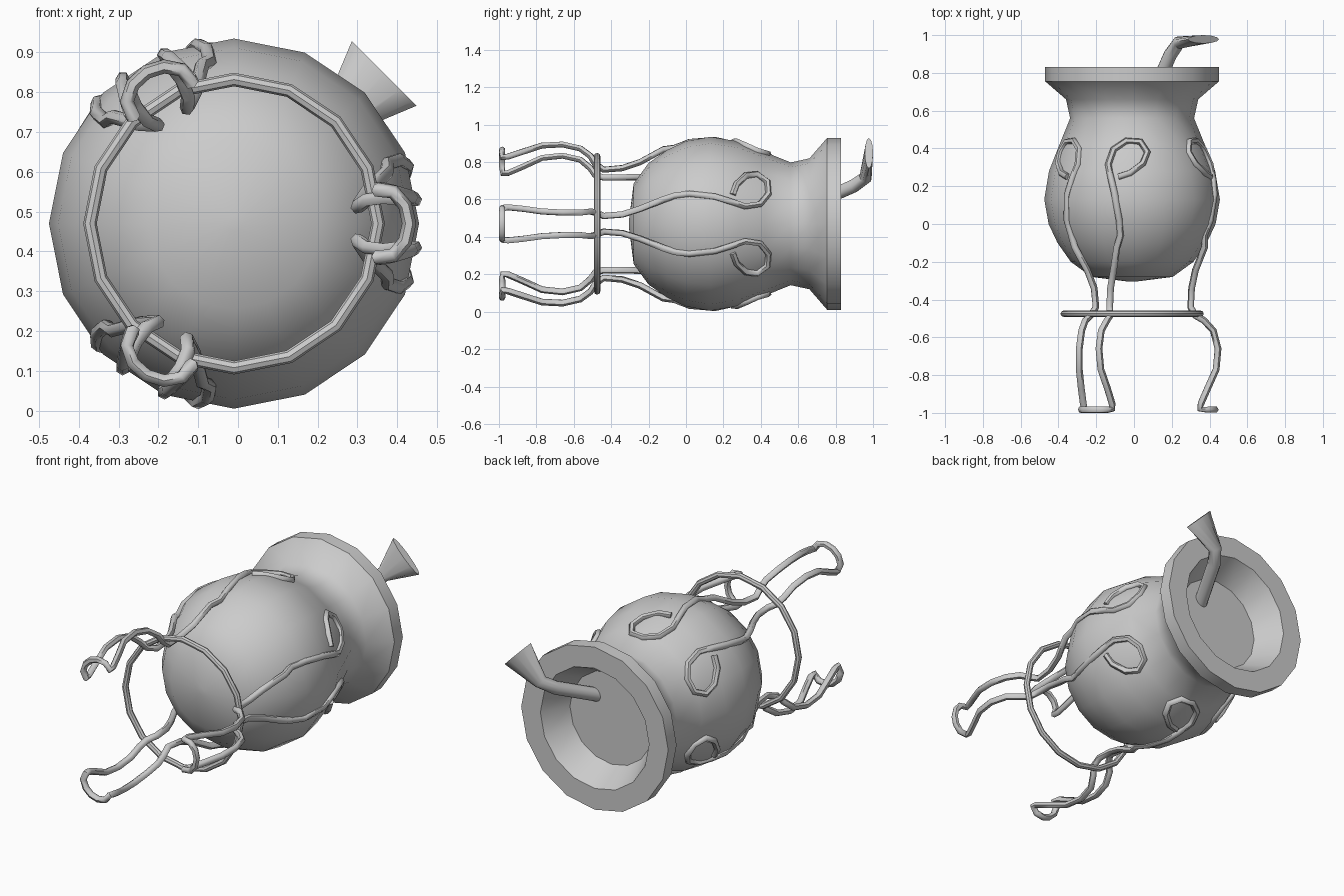
import bpy, bmesh, math
from mathutils import Vector

if "Cube" in bpy.data.objects:
    bpy.data.objects.remove(bpy.data.objects["Cube"])

CX, CZ = -0.01, 0.47          # the vessel's axis runs along y through this point


def around(radial, tangential, y, angle):
    """Point beside the y axis, given in a frame turned by angle."""
    c, s = math.cos(angle), math.sin(angle)
    return Vector((CX + radial * c - tangential * s, y, CZ + radial * s + tangential * c))


def loft(name, rings, smooth=40):
    """Skin a list of equal-sized point rings and cap both ends."""
    bm = bmesh.new()
    loops = [[bm.verts.new(p) for p in ring] for ring in rings]
    n = len(loops[0])
    for a, b in zip(loops, loops[1:]):
        for i in range(n):
            j = (i + 1) % n
            bm.faces.new((a[i], a[j], b[j], b[i]))
    bm.faces.new(loops[0])
    bm.faces.new(loops[-1])
    bmesh.ops.recalc_face_normals(bm, faces=bm.faces)
    me = bpy.data.meshes.new(name)
    bm.to_mesh(me)
    bm.free()
    ob = bpy.data.objects.new(name, me)
    bpy.context.collection.objects.link(ob)
    finish(ob, smooth)
    return ob


def finish(ob, smooth=40):
    bpy.ops.object.select_all(action='DESELECT')
    ob.select_set(True)
    bpy.context.view_layer.objects.active = ob
    bpy.ops.object.shade_smooth_by_angle(angle=math.radians(smooth))


# Gourd cup: outer profile (y, radius), then the rim and the filled inside
outer = [(-0.305, 0.02), (-0.28, 0.215), (-0.20, 0.325), (-0.10, 0.395), (0.0, 0.442),
         (0.13, 0.465), (0.28, 0.44), (0.42, 0.385), (0.56, 0.328), (0.66, 0.35),
         (0.755, 0.46)]
inner = [(0.83, 0.46), (0.83, 0.34), (0.68, 0.26)]
loft("gourd_cup", [[around(r, 0, y, math.tau * i / 16) for i in range(16)]
                   for y, r in outer + inner])


def body_radius(y):
    for (y0, r0), (y1, r1) in zip(outer, outer[1:]):
        if y0 <= y <= y1:
            return r0 + (r1 - r0) * (y - y0) / (y1 - y0)


# Support ring
bpy.ops.mesh.primitive_torus_add(major_segments=16, minor_segments=8, major_radius=0.362,
                                 minor_radius=0.017, location=(CX, -0.475, CZ),
                                 rotation=(math.pi / 2, 0, 0))
ring = bpy.context.object
ring.name = "support_ring"
finish(ring)

# Wire legs: scroll lying on the cup (y, sideways), then free wire (y, sideways, radial)
scroll = [(0.25, 0.155), (0.27, 0.21), (0.32, 0.258), (0.38, 0.265), (0.435, 0.225),
          (0.44, 0.16), (0.395, 0.105), (0.315, 0.093), (0.235, 0.12), (0.155, 0.145),
          (0.02, 0.16), (-0.06, 0.15)]
free = [(-0.12, 0.13, 0.385), (-0.245, 0.08, 0.335), (-0.34, 0.05, 0.315), (-0.44, 0.042, 0.31),
        (-0.485, 0.06, 0.335), (-0.51, 0.066, 0.38), (-0.565, 0.06, 0.43),
        (-0.66, 0.06, 0.455), (-0.77, 0.066, 0.445), (-0.87, 0.08, 0.40),
        (-0.95, 0.088, 0.365), (-0.98, 0.085, 0.36), (-0.983, 0.08, 0.40),
        (-0.983, 0.045, 0.43)]
half = [(y, t, math.sqrt(body_radius(y) ** 2 - t * t) - 0.003) for y, t in scroll] + free
path = half + [(-0.983, 0.0, 0.44)] + [(y, -t, r) for y, t, r in reversed(half)]

for k in range(3):
    cu = bpy.data.curves.new(f"wire_leg_{k + 1}", 'CURVE')
    cu.dimensions = '3D'
    cu.bevel_depth = 0.018
    cu.bevel_resolution = 1
    cu.use_fill_caps = True
    sp = cu.splines.new('POLY')
    sp.points.add(len(path) - 1)
    for p, (y, t, r) in zip(sp.points, path):
        p.co = (*around(r, t, y, math.tau * k / 3), 1)
    leg = bpy.data.objects.new(cu.name, cu)
    bpy.context.collection.objects.link(leg)
    bpy.ops.object.select_all(action='DESELECT')
    leg.select_set(True)
    bpy.context.view_layer.objects.active = leg
    bpy.ops.object.convert(target='MESH')
    finish(bpy.context.object, 60)

# Drinking straw with a flattened, flared mouthpiece: (outward, y, half width, half thickness)
sections = [(0.14, 0.66, 0.036, 0.036), (0.285, 0.895, 0.036, 0.036),
            (0.35, 0.96, 0.040, 0.034), (0.534, 0.978, 0.115, 0.022)]
rings = []
for i, (s, y, w, h) in enumerate(sections):
    a, b = sections[max(i - 1, 0)], sections[min(i + 1, len(sections) - 1)]
    d = Vector((b[0] - a[0], b[1] - a[1])).normalized()
    if i == len(sections) - 1:
        d = Vector((1, 0))
    rings.append([around(s - d.y * h * math.sin(q), w * math.cos(q),
                         y + d.x * h * math.sin(q), math.pi / 4)
                  for q in (math.tau * j / 12 for j in range(12))])
loft("drinking_straw", rings)
